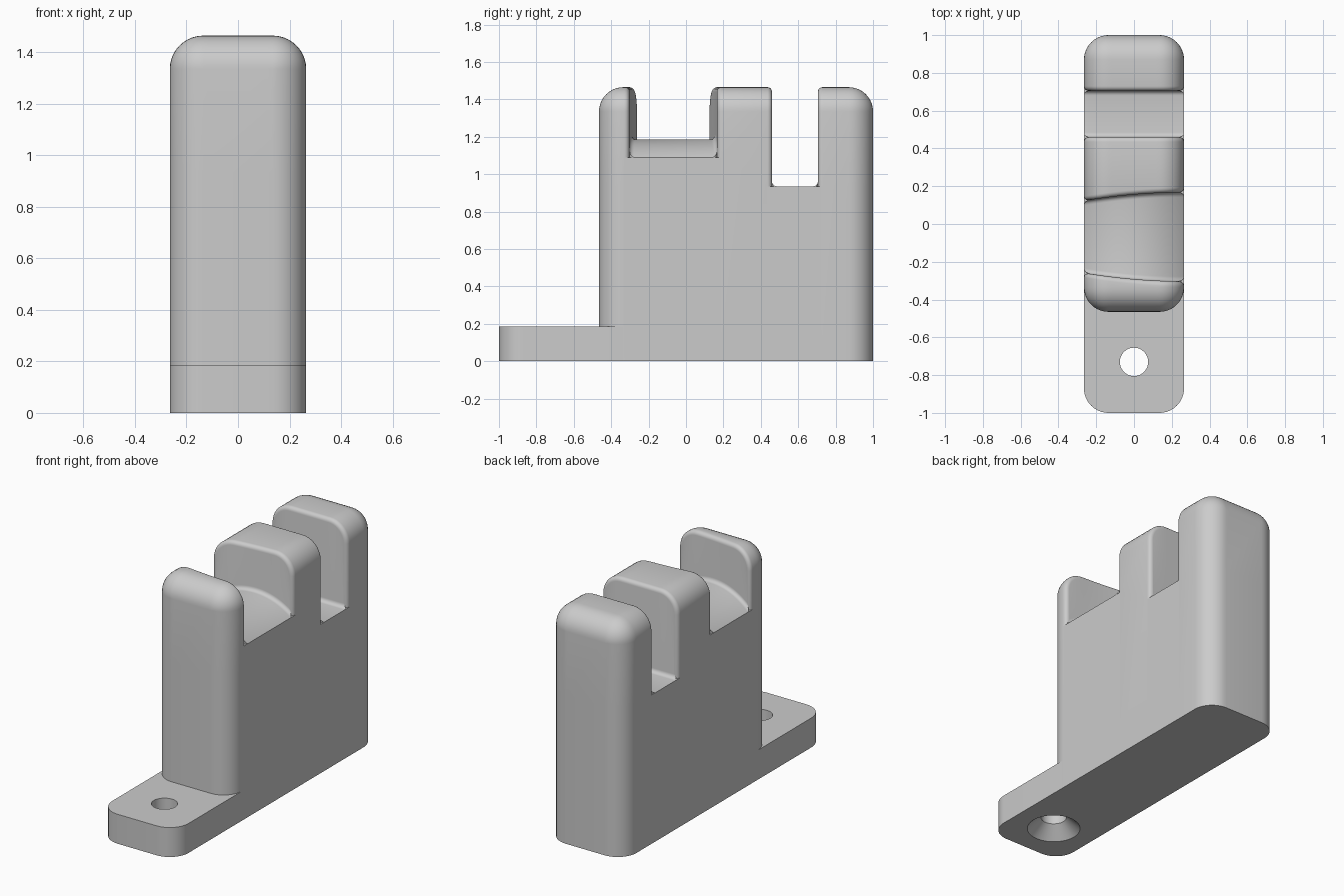
import bpy, bmesh
from math import sin, cos, pi, sqrt

if "Cube" in bpy.data.objects:
    bpy.data.objects.remove(bpy.data.objects["Cube"])

W, H, R = 0.265, 1.465, 0.13        # half width, height, corner radius
FRONT, BACK = -0.465, 1.0           # body ends in y
E, G = 0.025, 0.025                 # slot rim and floor fillet radii
PLATE = 0.185                       # foot plate thickness

grey = bpy.data.materials.new("grey")
grey.diffuse_color = (0.6, 0.6, 0.6, 1)
grey.use_nodes = True
grey.node_tree.nodes["Principled BSDF"].inputs["Base Color"].default_value = grey.diffuse_color


def loft(name, rings):
    """Skin closed rings of points, capping both ends and merging equal points."""
    bm = bmesh.new()
    cache = {}

    def vert(p):
        key = tuple(round(c, 5) for c in p)
        if key not in cache:
            cache[key] = bm.verts.new(key)
        return cache[key]

    def face(points):
        vs = list(dict.fromkeys(vert(p) for p in points))
        if len(vs) > 2 and not bm.faces.get(vs):
            bm.faces.new(vs)

    for a, b in zip(rings, rings[1:]):
        for i in range(len(a)):
            j = (i + 1) % len(a)
            face([a[i], a[j], b[j], b[i]])
    face(rings[0])
    face(rings[-1])
    bmesh.ops.recalc_face_normals(bm, faces=bm.faces)
    mesh = bpy.data.meshes.new(name)
    bm.to_mesh(mesh)
    bm.free()
    mesh.materials.append(grey)
    ob = bpy.data.objects.new(name, mesh)
    bpy.context.collection.objects.link(ob)
    return ob


def section(y, d, low_d, zf, top=None):
    """Round-shouldered cross-section inset by d; top(x) replaces the arch in slots."""
    n, m = 10, 14
    half = [(W - R + (R - d) * cos(k * pi / 2 / n),
             H - R + (R - d) * sin(k * pi / 2 / n)) for k in range(n + 1)]
    mid = [((W - R) * (1 - 2 * k / m), H - d) for k in range(1, m)]
    arch = half + mid + [(-x, z) for x, z in reversed(half)]
    if top:
        arch = [(x, top(x)) for x, z in arch]
    low = W - low_d
    pts = [(low, 0), (low, zf), (W - d, zf)] + arch
    pts += [(d - W, zf), (-low, zf), (-low, 0)]
    return [(x, y(x), z) for x, z in pts]


def slot_side(wall, s, floor, zf):
    """Rings from the block top over the rim, down the wall to the slot floor."""
    rings = []
    for k in range(6):
        t = k * pi / 10
        rings.append(section(lambda x: wall(x) - s * E * (1 - sin(t)),
                             E * (1 - cos(t)), 0, zf))
    for k in range(6):
        t = k * pi / 10
        rings.append(section(lambda x: wall(x) + s * G * (1 - cos(t)),
                             E * (1 - sin(t)), 0, zf,
                             lambda x: floor(x) + G * (1 - sin(t))))
    return rings


def slot(wall_a, wall_b, floor, zf):
    return slot_side(wall_a, 1, floor, zf) + slot_side(wall_b, -1, floor, zf)[::-1]


def end(y0, s):
    """Rounded end of the body, from the flat end face inwards."""
    rings = []
    for k in range(11):
        a = k * pi / 20
        d = R * (1 - sin(a))
        rings.append(section(lambda x: y0 + s * R * (1 - cos(a)), d, d, 0.935))
    return rings


# Wide slot: flaring curved walls and an arched floor
ARC = 0.417
def half_gap(x):
    return 0.235 - 0.045 * ((W - x) / (2 * W)) ** 2

def arched_floor(x):
    return 1.185 - ARC + sqrt(ARC * ARC - x * x)

wide = slot(lambda x: -0.068 - half_gap(x), lambda x: -0.068 + half_gap(x),
            arched_floor, arched_floor(W))

# Narrow slot: straight walls and a flat floor
narrow = slot(lambda x: 0.46, lambda x: 0.705, lambda x: 0.935, 0.935)

body = loft("slotted_body", end(FRONT, 1) + wide + narrow + end(BACK, -1)[::-1])

# Foot plate with rounded front corners
corner = [(W - R + R * cos(k * pi / 20), -1 + R - R * sin(k * pi / 20)) for k in range(11)]
outline = [(W, FRONT + R)] + corner + [(-x, y) for x, y in reversed(corner)] + [(-W, FRONT + R)]
plate = loft("foot_plate", [[(x, y, z) for x, y in outline] for z in (0, PLATE)])

# Screw hole, countersunk from below
profile = [(0.165, -0.01), (0.075, 0.075), (0.075, 0.25)]
cutter = loft("hole_cutter", [[(r * cos(k * pi / 24), -0.73 + r * sin(k * pi / 24), z)
                               for k in range(48)] for r, z in profile])
cutter.hide_render = True
mod = plate.modifiers.new("hole", "BOOLEAN")
mod.operation, mod.solver, mod.object = "DIFFERENCE", "EXACT", cutter
bpy.context.view_layer.objects.active = plate
bpy.ops.object.modifier_apply(modifier=mod.name)
bpy.data.objects.remove(cutter)

# Smooth shading with sharp edges kept
for ob in (body, plate):
    bpy.ops.object.select_all(action="DESELECT")
    ob.select_set(True)
    bpy.context.view_layer.objects.active = ob
    bpy.ops.object.shade_smooth_by_angle(angle=0.6)
